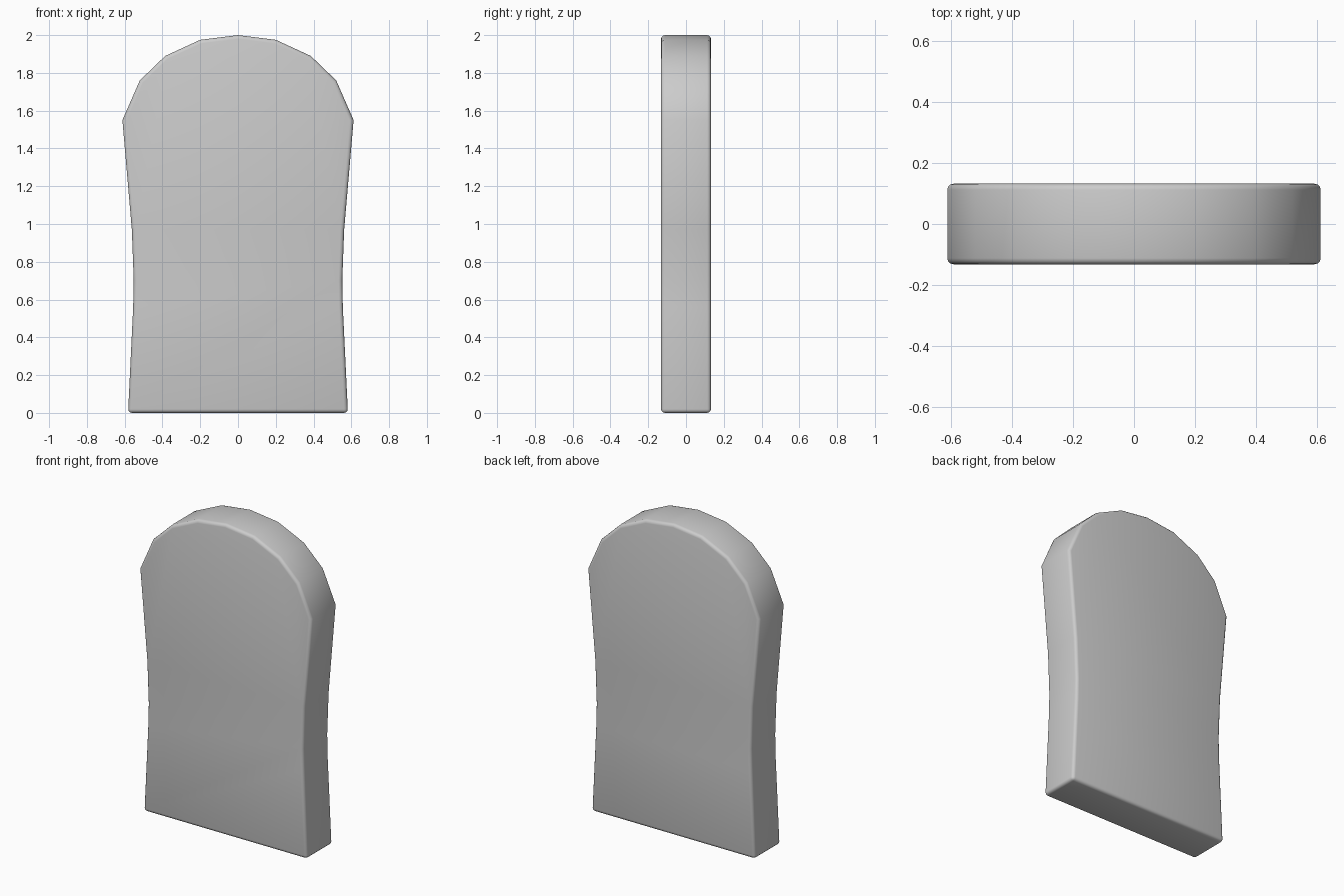
import bpy, bmesh
from math import radians

if "Cube" in bpy.data.objects:
    bpy.data.objects.remove(bpy.data.objects["Cube"])

# Right half of the slab outline (x, z): flared foot, narrow waist, faceted arch
half = [(0.582, 0), (0.555, 0.56), (0.552, 0.7), (0.562, 0.97), (0.612, 1.55),
        (0.52, 1.76), (0.385, 1.89), (0.2, 1.975)]
outline = half + [(0, 2.0)] + [(-x, z) for x, z in reversed(half)]
depth = 0.264

# Extrude the outline from front to back
bm = bmesh.new()
front = bm.faces.new([bm.verts.new((x, -depth / 2, z)) for x, z in outline])
extruded = bmesh.ops.extrude_face_region(bm, geom=[front])
bmesh.ops.translate(bm, vec=(0, depth, 0),
                    verts=[g for g in extruded["geom"] if isinstance(g, bmesh.types.BMVert)])
bmesh.ops.recalc_face_normals(bm, faces=bm.faces)
mesh = bpy.data.meshes.new("headstone_slab")
bm.to_mesh(mesh)
bm.free()
slab = bpy.data.objects.new("headstone_slab", mesh)
bpy.context.collection.objects.link(slab)

# Worn rounded rims and foot corners; the arch facets stay unbevelled
bevel = slab.modifiers.new("rounded_rim", "BEVEL")
bevel.width = 0.02
bevel.segments = 3
bevel.limit_method = "ANGLE"
bevel.angle_limit = radians(45)

# Smooth shading across rim and arch
bpy.context.view_layer.objects.active = slab
slab.select_set(True)
bpy.ops.object.modifier_apply(modifier=bevel.name)
bpy.ops.object.shade_smooth_by_angle(angle=radians(35))
